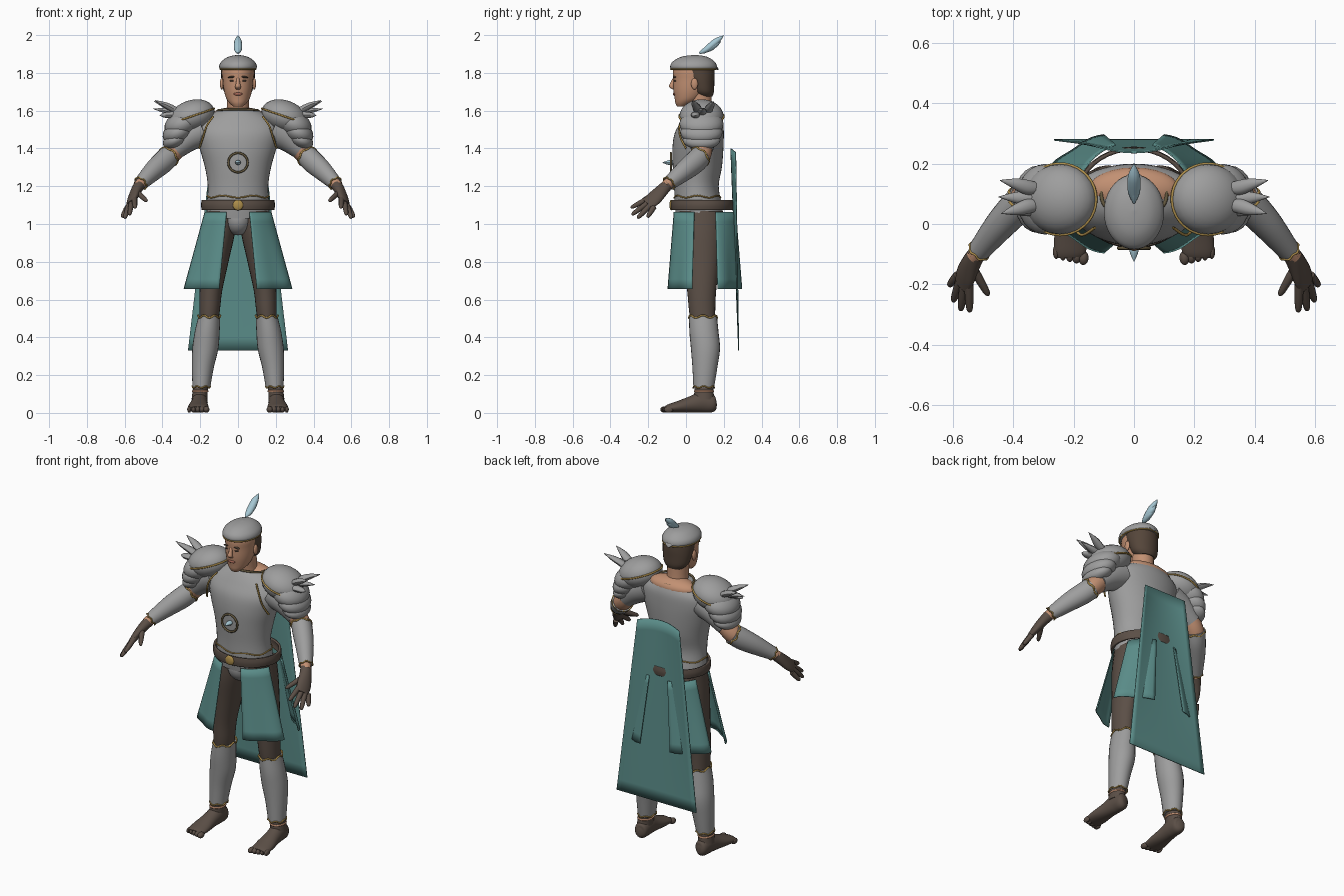
import bpy, bmesh, math
from mathutils import Vector, Matrix

cube = bpy.data.objects.get("Cube")
if cube:
    bpy.data.objects.remove(cube, do_unlink=True)


def material(name, rgb):
    m = bpy.data.materials.new(name)
    m.use_nodes = True
    m.diffuse_color = (*rgb, 1)
    m.node_tree.nodes["Principled BSDF"].inputs["Base Color"].default_value = (*rgb, 1)
    return m


STEEL = material("grey steel", (0.34, 0.34, 0.34))
TEAL = material("teal cloth", (0.105, 0.27, 0.255))
LEATHER = material("brown leather", (0.105, 0.078, 0.062))
SKIN = material("skin", (0.54, 0.28, 0.17))
GOLD = material("gold", (0.42, 0.27, 0.07))
BRONZE = material("dark bronze", (0.13, 0.1, 0.05))
CRYSTAL = material("pale blue crystal", (0.38, 0.57, 0.65))
HAIR = material("brown hair", (0.09, 0.06, 0.042))
LIPS = material("lips", (0.36, 0.13, 0.09))


def finish(name, bm, mat, thick=0):
    bmesh.ops.recalc_face_normals(bm, faces=bm.faces)
    me = bpy.data.meshes.new(name)
    bm.to_mesh(me)
    bm.free()
    me.materials.append(mat)
    me.shade_smooth()
    me.set_sharp_from_angle(angle=math.radians(45))
    ob = bpy.data.objects.new(name, me)
    bpy.context.collection.objects.link(ob)
    if thick:
        mod = ob.modifiers.new("thickness", 'SOLIDIFY')
        mod.thickness, mod.offset = thick, 0
    return ob


def smooth_path(rows, sub):
    """Catmull-Rom resampling of section rows."""
    out, n = [], len(rows)
    for i in range(n - 1):
        p = [rows[max(0, min(n - 1, i + k))] for k in (-1, 0, 1, 2)]
        for j in range(sub):
            t = j / sub
            out.append([0.5 * (2 * b + (c - a) * t + (2 * a - 5 * b + 4 * c - d) * t * t
                               + (3 * b - a - 3 * c + d) * t ** 3) for a, b, c, d in zip(*p)])
    return out + [list(rows[-1])]


def loft(name, rows, mat, flat=False, ref=(0, 0, 1), sub=4, sides=24, caps=True, thick=0):
    """Skin elliptical sections (x, y, z, ra, rb); flat keeps them horizontal."""
    rows = smooth_path(rows, sub)
    bm, rings = bmesh.new(), []
    for i, (x, y, z, ra, rb) in enumerate(rows):
        a, b = Vector((1, 0, 0)), Vector((0, 1, 0))
        if not flat:
            t = Vector(rows[min(i + 1, len(rows) - 1)][:3]) - Vector(rows[max(i - 1, 0)][:3])
            a = t.cross(Vector(ref)).normalized()
            b = a.cross(t).normalized()
        ra, rb = max(ra, 0.0008), max(rb, 0.0008)
        rings.append([bm.verts.new(Vector((x, y, z)) + a * ra * math.cos(k * math.tau / sides)
                                   + b * rb * math.sin(k * math.tau / sides)) for k in range(sides)])
    for r, q in zip(rings, rings[1:]):
        for k in range(sides):
            bm.faces.new((r[k], r[k - 1], q[k - 1], q[k]))
    if caps:
        bm.faces.new(rings[0])
        bm.faces.new(rings[-1])
    return finish(name, bm, mat, thick)


def ball(name, c, r, mat, tilt=0, axis='Y'):
    bm = bmesh.new()
    m = Matrix.Translation(c) @ Matrix.Rotation(tilt, 4, axis) @ Matrix.Diagonal((*r, 1))
    bmesh.ops.create_uvsphere(bm, u_segments=24, v_segments=14, radius=1, matrix=m)
    return finish(name, bm, mat)


def wire(name, pts, r, mat, closed=True):
    cu = bpy.data.curves.new(name, 'CURVE')
    cu.dimensions, cu.bevel_depth, cu.bevel_resolution = '3D', r, 2
    sp = cu.splines.new('POLY')
    sp.points.add(len(pts) - 1)
    for p, co in zip(sp.points, pts):
        p.co = (*co, 1)
    sp.use_cyclic_u = closed
    cu.materials.append(mat)
    ob = bpy.data.objects.new(name, cu)
    bpy.context.collection.objects.link(ob)
    return ob


def ring(name, c, rx, ry, r, mat, rot=Matrix.Identity(3), wave=0):
    angles = [k * math.tau / 36 for k in range(36)]
    return wire(name, [Vector(c) + rot @ Vector((rx * math.cos(a), ry * math.sin(a), wave * math.cos(6 * a)))
                       for a in angles], r, mat)


def sheet(name, f, nu, nv, mat):
    bm = bmesh.new()
    g = [[bm.verts.new(f(i / nu, j / nv)) for j in range(nv + 1)] for i in range(nu + 1)]
    for i in range(nu):
        for j in range(nv):
            bm.faces.new((g[i][j], g[i + 1][j], g[i + 1][j + 1], g[i][j + 1]))
    return finish(name, bm, mat, 0.005)


def pair(ob):
    """Rename to the left side and add a mirrored right copy."""
    base, cp = ob.name, ob.copy()
    cp.data = ob.data.copy()
    cp.data.transform(Matrix.Scale(-1, 4, (1, 0, 0)))
    if cp.type == 'MESH':
        cp.data.flip_normals()
    ob.name, cp.name = "left_" + base, "right_" + base
    bpy.context.collection.objects.link(cp)


# Breastplate, neckline and waist
loft("breastplate", [(0, .075, 1.03, .165, .125), (0, .065, 1.1, .166, .125), (0, .055, 1.2, .16, .118),
                     (0, .06, 1.3, .175, .13), (0, .063, 1.4, .203, .135), (0, .07, 1.48, .222, .13),
                     (0, .085, 1.54, .205, .112), (0, .092, 1.58, .15, .092), (0, .095, 1.6, .108, .078)],
     STEEL, flat=True, sides=40)
ring("collar_trim", (0, .095, 1.6), .108, .078, .006, BRONZE, Matrix.Rotation(-.1, 3, 'X'))
ring("waist_trim", (0, .06, 1.145), .164, .123, .004, GOLD, wave=.006)
ball("neck_base", (0, .115, 1.57), (.15, .073, .05), SKIN)
loft("belt", [(0, .088, 1.075, .186, .16), (0, .088, 1.1, .19, .163), (0, .088, 1.125, .186, .16)],
     LEATHER, flat=True, sides=40, caps=False, thick=.012)
ball("buckle", (0, -.078, 1.1), (.028, .01, .028), GOLD)
ball("codpiece", (0, .04, 1.03), (.075, .09, .09), STEEL)
ring("chest_ring", (0, -.08, 1.325), .051, .051, .006, BRONZE, Matrix.Rotation(math.pi / 2, 3, 'X'))
loft("chest_crystal", [(0, -.06, 1.325, .012, .012), (0, -.09, 1.325, .015, .013), (0, -.125, 1.325, .001, .001)],
     CRYSTAL, sides=8)

# Head and face
loft("neck", [(0, .09, 1.54, .075, .07), (0, .08, 1.6, .06, .06), (0, .07, 1.7, .06, .065)], SKIN, flat=True)
loft("head", [(0, -.025, 1.622, .025, .022), (0, -.008, 1.64, .045, .048), (0, .01, 1.665, .062, .07),
              (0, .025, 1.71, .075, .092), (0, .035, 1.765, .081, .103), (0, .04, 1.82, .083, .107),
              (0, .04, 1.87, .05, .07)], SKIN, flat=True, sides=32)
loft("nose", [(0, -.06, 1.775, .008, .008), (0, -.07, 1.75, .01, .012), (0, -.076, 1.727, .015, .014),
              (0, -.064, 1.713, .012, .008)], SKIN, flat=True, sides=12)
ball("lips", (0, -.062, 1.688), (.024, .008, .008), LIPS)
pair(ball("eye", (.031, -.058, 1.758), (.014, .007, .005), HAIR))
pair(ball("eyebrow", (.033, -.06, 1.778), (.02, .008, .005), HAIR, .12))
pair(ball("ear", (.086, .045, 1.742), (.01, .018, .03), SKIN))
loft("hair", [(0, .1, 1.675, .05, .04), (0, .09, 1.7, .074, .058), (0, .08, 1.745, .085, .07),
              (0, .068, 1.79, .09, .084), (0, .06, 1.84, .09, .09)], HAIR, flat=True)

# Helmet and plume
loft("helmet", [(0, .04, 1.818, .092, .117), (0, .04, 1.832, .1, .124), (0, .04, 1.855, .092, .115),
                (0, .042, 1.878, .066, .085), (0, .045, 1.89, .036, .048), (0, .045, 1.895, 0, 0)],
     STEEL, flat=True, sides=36)
ring("helmet_trim", (0, .04, 1.82), .095, .121, .004, GOLD)
loft("helmet_tail", [(0, .14, 1.835, .035, .01), (0, .16, 1.83, .025, .006), (0, .17, 1.815, .008, .003)], STEEL)
for i, (y, z, r) in enumerate(((.2, 1.998, .02), (.185, 1.965, .018), (.165, 1.945, .015))):
    loft("plume_%d" % i, [(0, .07, 1.905, .004, .005), (0, .105, 1.922, r, .016),
                          (0, .5 * y + .06, .5 * z + .968, r, .018), (0, y, z, .001, .001)], CRYSTAL, sides=10)

# Shoulder armour
tilt = Matrix.Rotation(.33, 3, 'Y')
pair(ball("pauldron", (.245, .082, 1.57), (.125, .117, .085), STEEL, .33))
pair(ring("pauldron_trim", (.245, .082, 1.57), .126, .118, .005, GOLD, tilt))
for i, (x, z, rx, ry, rz) in enumerate(((.295, 1.53, .1, .117, .07), (.318, 1.485, .085, .112, .06),
                                        (.332, 1.445, .07, .1, .045))):
    pair(ball("shoulder_lame_%d" % i, (x, .082, z), (rx, ry, rz), STEEL, .45))
pair(wire("armhole_trim", smooth_path([(.13, -.012, 1.57), (.165, -.035, 1.52), (.185, -.03, 1.46),
                                       (.205, .0, 1.4)], 5), .005, GOLD, False))
for i, (y0, y, x, z) in enumerate(((.12, .145, .445, 1.65), (.085, .09, .45, 1.61),
                                   (.06, .035, .44, 1.655), (.05, .05, .415, 1.575))):
    pair(loft("shoulder_spike_%d" % i, [(.3, y0, 1.585, .012, .012), (.345, y0, 1.58 + .4 * (z - 1.58), .024, .018),
              (.39, (y + y0) / 2, 1.58 + .7 * (z - 1.58), .019, .014), (x, y, z, .001, .001)], STEEL, sides=10))

# Arms
pair(loft("sleeve", [(.18, .08, 1.5, .085, .085), (.26, .085, 1.46, .075, .075), (.335, .085, 1.4, .06, .06)], STEEL))
pair(loft("elbow", [(.31, .085, 1.42, .056, .056), (.36, .08, 1.365, .053, .053), (.4, .05, 1.32, .05, .05)], SKIN))
arm_dir = Vector((.16, -.18, -.16)).to_track_quat('Z', 'Y').to_matrix()
pair(loft("vambrace", [(.365, .08, 1.36, .056, .058), (.4, .045, 1.325, .056, .06), (.45, -.01, 1.28, .05, .053),
                       (.515, -.09, 1.215, .037, .037)], STEEL))
pair(ring("vambrace_elbow_trim", (.368, .075, 1.357), .057, .057, .005, GOLD, arm_dir, .005))
pair(ring("vambrace_wrist_trim", (.515, -.09, 1.215), .037, .037, .004, GOLD, arm_dir, .004))
pair(loft("wrist", [(.505, -.08, 1.225, .03, .03), (.53, -.11, 1.198, .028, .028)], SKIN))

# Gloved hands
spread, along = Vector((.04, .045, -.045)), Vector((.04, -.09, -.09))
pair(loft("palm", [(.522, -.1, 1.205, .03, .03), (.54, -.13, 1.175, .036, .027), (.558, -.17, 1.135, .043, .022),
                   (.57, -.205, 1.105, .038, .014)], LEATHER, ref=spread.cross(along)))
for nm, a, b in (("index", (.548, -.2, 1.135), (.545, -.293, 1.085)), ("middle", (.563, -.198, 1.115), (.575, -.288, 1.048)),
                 ("ring", (.577, -.188, 1.1), (.6, -.258, 1.03)), ("little", (.585, -.17, 1.09), (.614, -.205, 1.035)),
                 ("thumb", (.535, -.145, 1.17), (.482, -.238, 1.12))):
    rows = [[p + (q - p) * t for p, q in zip(a, b)] + [r, r] for t, r in ((0, .015), (.5, .014), (.9, .01), (1, .002))]
    pair(loft(nm + "_finger", rows, LEATHER, sides=10))

# Legs, greaves and feet
pair(loft("leg", [(.085, .08, 1.07, .08, .115), (.1, .08, .95, .083, .112), (.122, .083, .8, .072, .095),
                  (.143, .083, .65, .06, .077), (.15, .085, .55, .055, .07), (.155, .09, .48, .05, .065)],
          LEATHER, flat=True))
pair(loft("greave", [(.152, .09, .51, .058, .074), (.163, .095, .43, .066, .077), (.173, .103, .34, .069, .077),
                     (.186, .1, .24, .058, .066), (.194, .094, .135, .047, .055)], STEEL, flat=True))
pair(ring("greave_top_trim", (.152, .09, .51), .059, .075, .005, GOLD, wave=.007))
pair(ring("greave_ankle_trim", (.194, .094, .137), .048, .056, .004, GOLD, wave=.005))
pair(loft("ankle", [(.195, .095, .15, .042, .05), (.2, .095, .12, .04, .05), (.204, .095, .07, .042, .055)],
          LEATHER, flat=True))
pair(ring("ankle_skin", (.2, .095, .115), .038, .048, .006, SKIN))
pair(loft("foot", [(.198, .16, .045, .015, .02), (.2, .145, .046, .036, .044), (.202, .09, .056, .042, .055),
                   (.206, .03, .045, .045, .044), (.21, -.04, .032, .054, .031), (.212, -.09, .024, .053, .022),
                   (.212, -.11, .02, .045, .015)], LEATHER))
for i in range(5):
    pair(ball("toe_%d" % i, (.168 + .0225 * i, -.112 + .005 * i, .018), (.017 - .0015 * i, .024, .017), LEATHER))


# Split skirt panels
def skirt(sign):
    def f(u, v):
        a = math.radians(19 + 52 * u)
        fold = 1 + .02 * v * math.sin(u * 9)
        return ((.185 + .117 * v) * fold * math.cos(a),
                .1 + sign * (.172 + .033 * v) * fold * math.sin(a), 1.062 - .405 * v)
    return f


pair(sheet("front_skirt_panel", skirt(-1), 14, 8, TEAL))
pair(sheet("back_skirt_panel", skirt(1), 14, 8, TEAL))


# Cape hanging behind the belt
def cape(u, v):
    s = 2 * u - 1
    return (s * (.14 + .125 * v), .237 + .026 * s * s * (1 - v) + .042 * v, 1.4 - .02 * s * s * (1 - v) - 1.07 * v)


sheet("cape", cape, 16, 16, TEAL)
